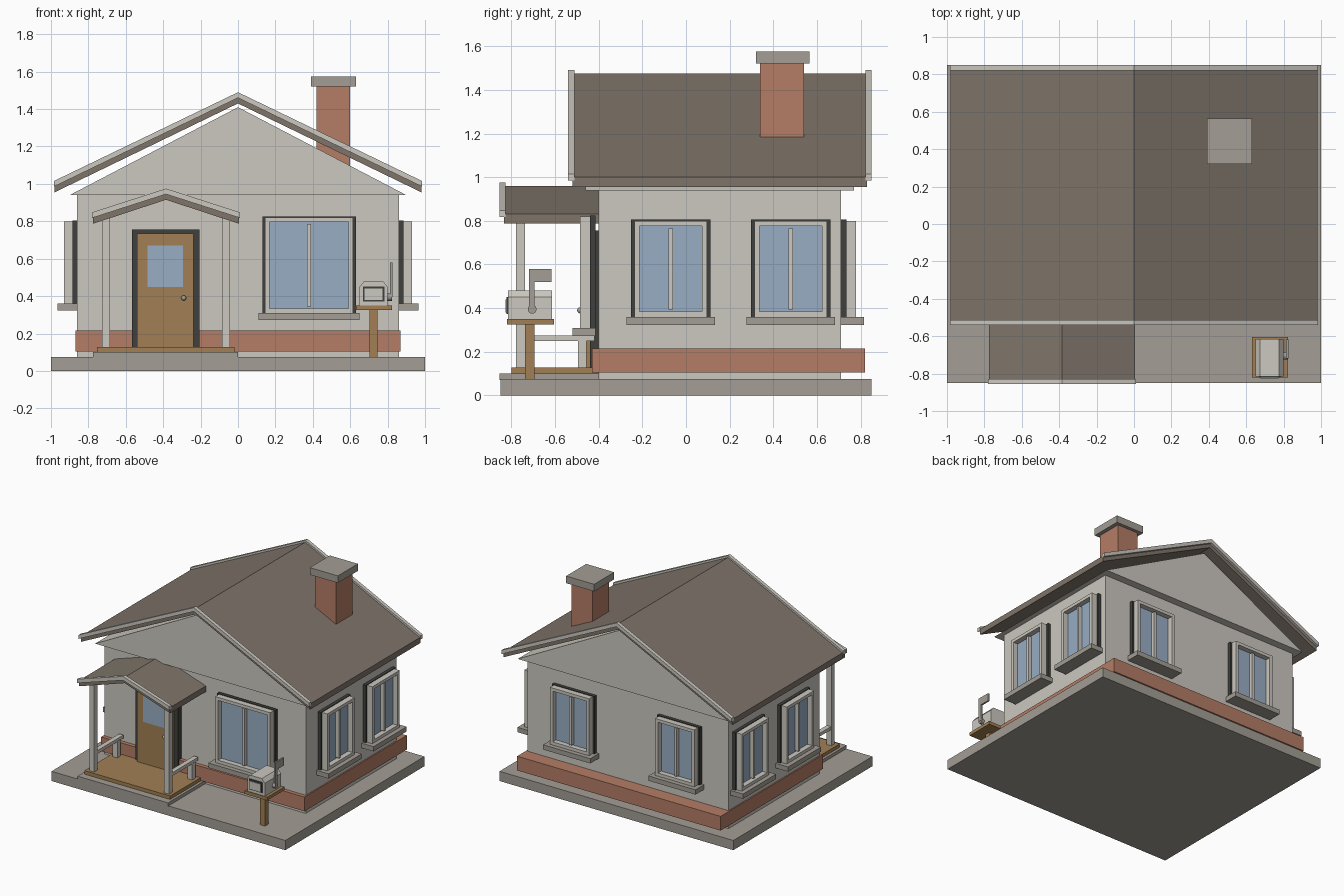
import bpy, bmesh, math
from mathutils import Matrix, Vector

if "Cube" in bpy.data.objects:
    bpy.data.objects.remove(bpy.data.objects["Cube"])


def material(name, *srgb):
    m = bpy.data.materials.new(name)
    m.use_nodes = True
    col = [((c / 255 + 0.055) / 1.055) ** 2.4 for c in srgb] + [1]
    m.diffuse_color = col
    m.node_tree.nodes["Principled BSDF"].inputs["Base Color"].default_value = col
    return m


WALL = material("warm white", 204, 200, 192)
CONCRETE = material("grey concrete", 163, 158, 149)
BRICK = material("brick red", 180, 125, 101)
ROOF = material("brown roof", 127, 117, 106)
WOOD = material("wood", 162, 127, 84)
DARK = material("dark frame", 64, 65, 61)
GLASS = material("blue glass", 153, 173, 196)


def finish(bm, name, *mats):
    bmesh.ops.recalc_face_normals(bm, faces=bm.faces)
    me = bpy.data.meshes.new(name)
    bm.to_mesh(me)
    bm.free()
    for m in mats:
        me.materials.append(m)
    ob = bpy.data.objects.new(name, me)
    bpy.context.collection.objects.link(ob)
    return ob


def box_mesh(x, y, z):
    bm = bmesh.new()
    bmesh.ops.create_cube(bm, size=1)
    for v in bm.verts:
        v.co = Vector([(a + b) / 2 + c * (b - a) for c, (a, b) in zip(v.co, (x, y, z))])
    return bm


def box(name, x, y, z, mat):
    return finish(box_mesh(x, y, z), name, mat)


def prism(name, profile, y, mat):
    """Extrude an x-z outline between two y values."""
    bm = bmesh.new()
    face = bm.faces.new([bm.verts.new((px, y[0], pz)) for px, pz in profile])
    ext = bmesh.ops.extrude_face_region(bm, geom=[face])
    moved = [g for g in ext["geom"] if isinstance(g, bmesh.types.BMVert)]
    bmesh.ops.translate(bm, verts=moved, vec=(0, y[1] - y[0], 0))
    return finish(bm, name, mat)


def chevron(name, cx, half, apex, eave, thick, y, mat):
    """Pitched slab pair with plumb-cut eaves."""
    top = [(cx - half, eave), (cx, apex), (cx + half, eave)]
    under = [(px, pz - thick) for px, pz in reversed(top)]
    return prism(name, top + under, y, mat)


def disc(name, radius, depth, loc, axis, mat):
    bm = bmesh.new()
    bmesh.ops.create_cone(bm, cap_ends=True, segments=16, radius1=radius, radius2=radius,
                          depth=depth, matrix=Matrix.Translation(loc) @ Matrix.Rotation(math.pi / 2, 4, axis))
    return finish(bm, name, mat)


def window(name, angle, wall, u, half, z0, z1):
    """Window built facing -y, then turned about z onto its wall."""
    turn = Matrix.Rotation(math.radians(angle), 4, "Z")
    w = half - 0.015
    parts = [box(name + "_backing", (u - half, u + half), (-wall - 0.025, -wall), (z0, z1 + 0.005), DARK)]
    # Frame with recessed pane
    bm = box_mesh((u - w, u + w), (-wall - 0.07, -wall - 0.02), (z0, z1))
    bm.normal_update()
    pane = min(bm.faces, key=lambda f: f.calc_center_median().y)
    bmesh.ops.inset_region(bm, faces=[pane], thickness=0.034)
    rim = bmesh.ops.extrude_face_region(bm, geom=[pane])
    bmesh.ops.delete(bm, geom=[pane], context="FACES")
    inner = [g for g in rim["geom"] if isinstance(g, bmesh.types.BMVert)]
    bmesh.ops.translate(bm, verts=inner, vec=(0, 0.04, 0))
    for g in rim["geom"]:
        if isinstance(g, bmesh.types.BMFace):
            g.material_index = 1
    parts.append(finish(bm, name + "_frame", WALL, GLASS))
    parts.append(box(name + "_mullion", (u - 0.01, u + 0.01), (-wall - 0.06, -wall - 0.03),
                     (z0 + 0.034, z1 - 0.034), WALL))
    parts.append(box(name + "_sill", (u - half - 0.02, u + half + 0.02), (-wall - 0.105, -wall),
                     (z0 - 0.037, z0), CONCRETE))
    for p in parts:
        p.data.transform(turn)


# Ground slab, walls and brick plinth
box("ground_slab", (-1, 1), (-0.85, 0.85), (0, 0.075), CONCRETE)
box("house_walls", (-0.86, 0.86), (-0.4, 0.71), (0.075, 0.955), WALL)
box("brick_plinth", (-0.87, 0.87), (-0.43, 0.82), (0.105, 0.215), BRICK)

# Gable block, roof and edge trims
prism("gable", [(-0.9, 0.94), (0, 1.41), (0.9, 0.94)], (-0.46, 0.77), WALL)
chevron("main_roof", 0, 0.98, 1.475, 1.0, 0.045, (-0.52, 0.83), ROOF)
for side, y in (("front", (-0.54, -0.512)), ("back", (0.822, 0.85))):
    chevron(side + "_roof_trim", 0, 0.985, 1.49, 1.015, 0.03, y, WALL)

# Chimney
box("chimney", (0.42, 0.6), (0.34, 0.54), (1.05, 1.53), BRICK)
box("chimney_cap", (0.39, 0.63), (0.32, 0.565), (1.52, 1.575), CONCRETE)

# Windows
window("front_window", 0, 0.415, 0.38, 0.25, 0.31, 0.82)
for y, tag in ((-0.07, "near"), (0.48, "far")):
    window("left_window_" + tag, 90, 0.86, y, 0.182, 0.36, 0.8)
    window("right_window_" + tag, -90, 0.86, -y, 0.182, 0.36, 0.8)
for x, tag in ((0.45, "left"), (-0.45, "right")):
    window("back_window_" + tag, 180, 0.71, -x, 0.182, 0.36, 0.8)

# Porch floor and roof
PORCH = -0.385
box("porch_pad", (-0.775, 0), (-0.855, -0.4), (0.07, 0.1), CONCRETE)
box("porch_deck", (-0.755, -0.02), (-0.8, -0.4), (0.095, 0.127), WOOD)
chevron("porch_roof", PORCH, 0.39, 0.96, 0.832, 0.045, (-0.835, -0.4), ROOF)
chevron("porch_roof_trim", PORCH, 0.395, 0.975, 0.848, 0.03, (-0.855, -0.828), WALL)

# Porch posts and railings
for tag, s in (("right", -1), ("left", 1)):
    x = PORCH + 0.32 * s
    box(tag + "_porch_post", (x - 0.021, x + 0.021), (-0.78, -0.738), (0.12, 0.82), WALL)
    box(tag + "_rail_post", (x - 0.02, x + 0.02), (-0.495, -0.455), (0.12, 0.255), WALL)
    box(tag + "_porch_rail", (x - 0.018, x + 0.018), (-0.74, -0.42), (0.25, 0.275), WALL)

# Front door
box("door_frame", (-0.567, -0.205), (-0.44, -0.4), (0.12, 0.755), DARK)
box("door", (-0.54, -0.238), (-0.465, -0.42), (0.125, 0.735), WOOD)
box("door_pane", (-0.485, -0.293), (-0.469, -0.462), (0.45, 0.67), GLASS)
bm = bmesh.new()
bmesh.ops.create_uvsphere(bm, u_segments=16, v_segments=8, radius=0.014,
                          matrix=Matrix.Translation((-0.29, -0.485, 0.39)))
knob = finish(bm, "door_knob", CONCRETE)
knob.data.shade_smooth()
disc("door_knob_stem", 0.007, 0.03, (-0.29, -0.472, 0.39), "X", CONCRETE)

# Mailbox on its stand
MAIL = 0.725
box("mailbox_post", (MAIL - 0.022, MAIL + 0.022), (-0.737, -0.695), (0.07, 0.33), WOOD)
box("mailbox_shelf", (MAIL - 0.095, MAIL + 0.098), (-0.82, -0.605), (0.325, 0.35), WOOD)
half = [(0.075, 0.35), (0.075, 0.45), (0.05, 0.48)]
prism("mailbox_body", [(MAIL + px, pz) for px, pz in half]
      + [(MAIL - px, pz) for px, pz in reversed(half)], (-0.815, -0.615), WALL)
box("mailbox_door_border", (MAIL - 0.057, MAIL + 0.057), (-0.822, -0.813), (0.372, 0.452), DARK)
box("mailbox_door", (MAIL - 0.048, MAIL + 0.048), (-0.827, -0.818), (0.38, 0.44), WALL)
disc("flag_pivot", 0.02, 0.025, (0.81, -0.705, 0.395), "Y", CONCRETE)
box("flag_arm", (0.812, 0.825), (-0.72, -0.694), (0.395, 0.58), CONCRETE)
box("flag", (0.812, 0.825), (-0.72, -0.617), (0.52, 0.58), CONCRETE)
